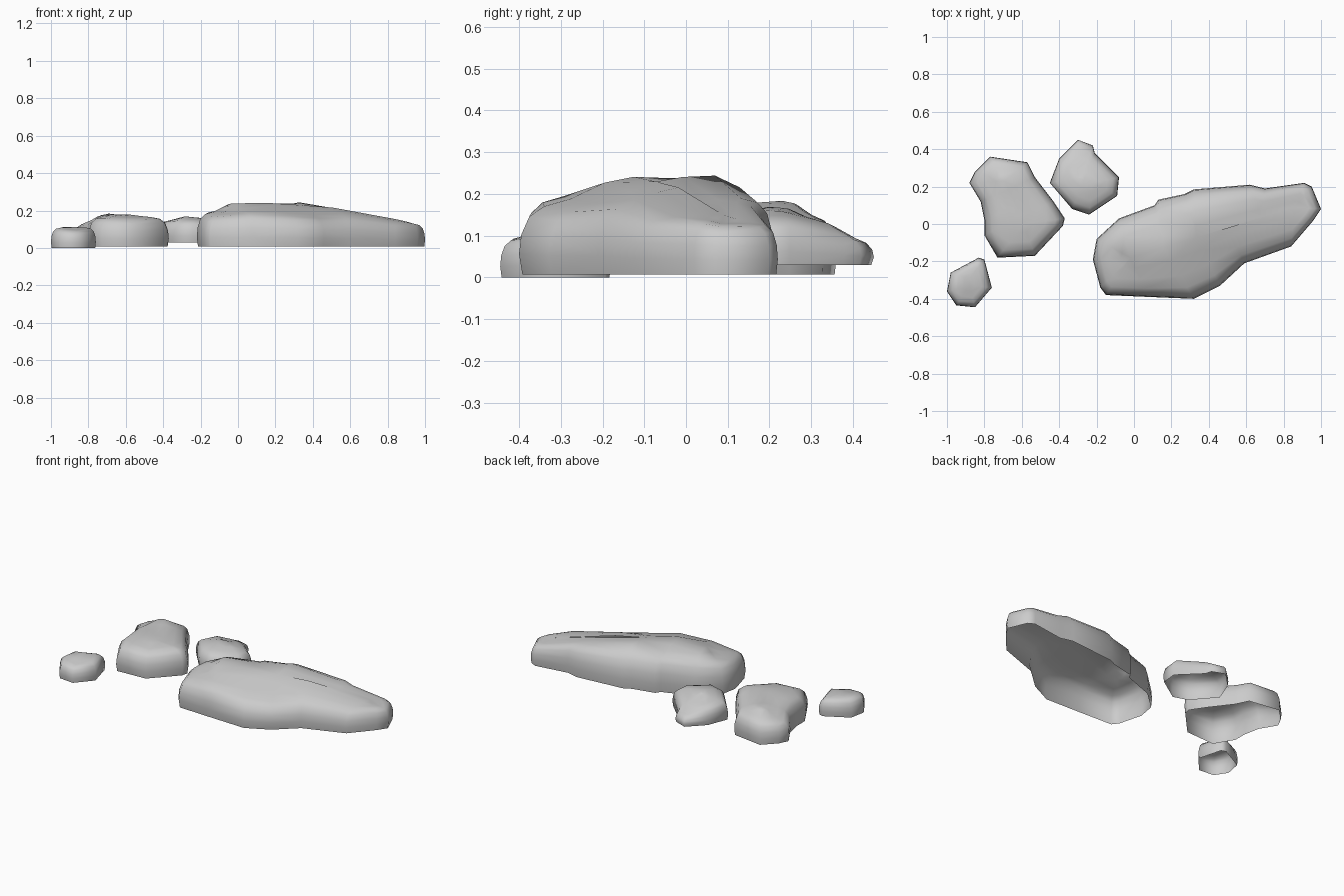
import bpy, bmesh
from mathutils import Vector

# Ring profile: (pull towards the spine, fraction of local roof height)
RINGS = [(0.03, 0.0), (0.0, 0.28), (0.02, 0.55), (0.09, 0.80), (0.22, 0.94), (0.45, 1.0), (0.75, 1.0), (1.0, 1.0)]


def nearest(p, a, b):
    d = b - a
    t = max(0, min(1, (p - a).dot(d) / d.length_squared))
    t = round(t * 5) / 5
    return a + d * t


def roof_height(p, roof):
    total = weight = 0
    for x, y, z in roof:
        w = 1 / (((p.x - x) ** 2 + (p.y - y) ** 2) ** 1.5 + 1e-4)
        total += w * z
        weight += w
    return total / weight


def rock(name, outline, spine, roof, base):
    """Hollow boulder shell, open underneath, shaped by its plan outline and roof points."""
    a, b = Vector(spine[0]), Vector(spine[1])
    bm = bmesh.new()
    rings = []
    for pull, frac in RINGS:
        ring = []
        for o in outline:
            p = Vector(o)
            q = p.lerp(nearest(p, a, b), pull)
            z = base + (roof_height(q, roof) - base) * frac
            ring.append(bm.verts.new((q.x, q.y, z)))
        rings.append(ring)
    n = len(outline)
    for lo, hi in zip(rings, rings[1:]):
        for i in range(n):
            j = (i + 1) % n
            bm.faces.new((lo[i], lo[j], hi[j], hi[i]))
    bmesh.ops.remove_doubles(bm, verts=bm.verts, dist=0.001)
    bmesh.ops.triangulate(bm, faces=bm.faces)
    bmesh.ops.recalc_face_normals(bm, faces=bm.faces)
    if sum(f.normal.z * f.calc_area() for f in bm.faces) < 0:
        bmesh.ops.reverse_faces(bm, faces=bm.faces)
    me = bpy.data.meshes.new(name)
    bm.to_mesh(me)
    bm.free()
    for f in me.polygons:
        f.use_smooth = True
    ob = bpy.data.objects.new(name, me)
    bpy.context.collection.objects.link(ob)
    return ob


# Large long boulder
rock("large_boulder",
     [(-.22, -.19), (-.20, -.08), (-.08, .03), (.11, .10), (.13, .13), (.27, .16), (.32, .185),
      (.62, .21), (.70, .19), (.91, .22), (.95, .20), (1.0, .08), (.96, .02), (.84, -.12),
      (.59, -.21), (.46, -.33), (.32, -.40), (.08, -.39), (-.15, -.38), (-.18, -.34)],
     [(-.02, -.18), (.86, .09)],
     [(-.12, -.19, .19), (-.12, -.33, .175), (0, -.12, .245), (.2, -.1, .245), (.38, .07, .257),
      (.3, -.34, .18), (.1, -.34, .19), (.3, .14, .225), (.55, .04, .22), (.67, .0, .18), (.8, .1, .16),
      (.93, .13, .125), (.6, .17, .19), (.5, -.25, .16), (.8, -.06, .14), (.1, .05, .22)], .007)

# Medium boulder with a raised rear knob
rock("medium_boulder",
     [(-.77, .36), (-.57, .33), (-.53, .25), (-.43, .12), (-.37, .03), (-.38, -.01), (-.53, -.17),
      (-.73, -.18), (-.80, -.06), (-.80, .02), (-.82, .12), (-.88, .22), (-.85, .28)],
     [(-.69, .23), (-.59, .0)],
     [(-.69, .24, .192), (-.61, .0, .182), (-.46, .03, .165), (-.55, -.12, .16), (-.72, -.1, .165),
      (-.82, .22, .13), (-.72, .33, .14), (-.59, .29, .15), (-.68, .12, .18)], .007)

# Rear boulder, slightly raised
rock("rear_boulder",
     [(-.30, .45), (-.22, .42), (-.21, .38), (-.08, .25), (-.09, .15), (-.24, .05), (-.33, .08),
      (-.45, .22), (-.40, .35)],
     [(-.30, .25), (-.22, .22)],
     [(-.29, .22, .177), (-.2, .2, .165), (-.39, .24, .14), (-.28, .32, .135), (-.28, .41, .09),
      (-.25, .1, .15), (-.12, .2, .14)], .03)

# Small pebble
rock("small_pebble",
     [(-.83, -.18), (-.80, -.19), (-.76, -.34), (-.85, -.445), (-.95, -.435), (-1.0, -.36), (-.98, -.26)],
     [(-.88, -.29), (-.88, -.33)],
     [(-.88, -.3, .117), (-.95, -.34, .11), (-.81, -.3, .112), (-.88, -.4, .09), (-.83, -.23, .10)], .0)
